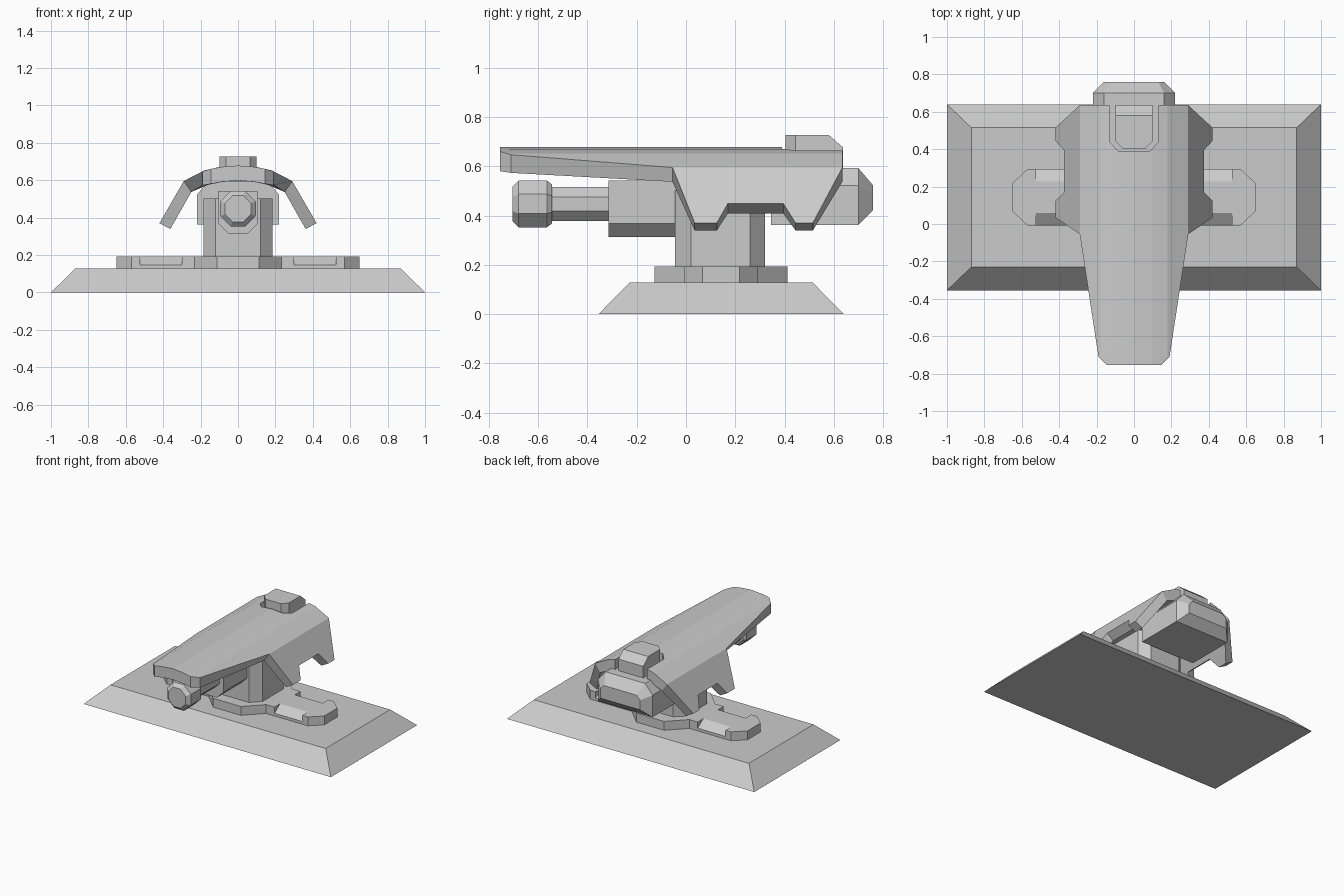
import bpy, bmesh, math
from mathutils import Vector

if "Cube" in bpy.data.objects:
    bpy.data.objects.remove(bpy.data.objects["Cube"])

DZ = -0.008  # grid reading offset


def loft(name, rings):
    """Closed solid skinned through rings of equal point count."""
    bm = bmesh.new()
    vs = [[bm.verts.new((x, y, z + DZ)) for x, y, z in r] for r in rings]
    n = len(vs[0])
    for a, b in zip(vs, vs[1:]):
        for i in range(n):
            j = (i + 1) % n
            bm.faces.new((a[i], a[j], b[j], b[i]))
    bm.faces.new(vs[0])
    bm.faces.new(vs[-1])
    bmesh.ops.recalc_face_normals(bm, faces=bm.faces)
    me = bpy.data.meshes.new(name)
    bm.to_mesh(me)
    bm.free()
    ob = bpy.data.objects.new(name, me)
    bpy.context.collection.objects.link(ob)
    return ob


def column(name, pts, z0, z1):
    return loft(name, [[(x, y, z) for x, y in pts] for z in (z0, z1)])


def along_y(name, sections):
    return loft(name, [[(x, y, z) for x, z in pts] for y, pts in sections])


def mirrored(half):
    """Half outline (x >= 0) completed by its mirror image."""
    return half + [(-x, y) for x, y in reversed(half)]


def octagon(r, cz):
    R = r / math.cos(math.pi / 8)
    return [(R * math.cos(a), cz + R * math.sin(a))
            for a in (math.pi / 8 + i * math.pi / 4 for i in range(8))]


def cut(ob, cutter):
    cutter.hide_render = True
    m = ob.modifiers.new("cut", 'BOOLEAN')
    m.object = cutter
    m.operation = 'DIFFERENCE'
    m.solver = 'EXACT'
    bpy.context.view_layer.objects.active = ob
    bpy.ops.object.modifier_apply(modifier=m.name)
    bpy.data.objects.remove(cutter)


# sloped base slab
def rect(x, y0, y1, z):
    return [(-x, y0, z), (x, y0, z), (x, y1, z), (-x, y1, z)]


loft("base", [rect(1.0, -0.355, 0.64, 0.008), rect(0.87, -0.23, 0.515, 0.135)])

# mounting plate: octagon with two arms, arm edges chamfered mid-way
CY = 0.143
half = [(0.112, -0.27), (0.232, -0.15), (0.57, -0.15), (0.65, -0.075),
        (0.65, 0.075), (0.57, 0.15), (0.232, 0.15), (0.112, 0.27)]
plate = column("mount_plate", [(x, y + CY) for x, y in mirrored(half)], 0.13, 0.2)
for sx in (-1, 1):
    for sy in (-1, 1):
        tri = [(0.085, 0.2), (0.17, 0.141), (0.17, 0.25), (0.085, 0.25)]
        cut(plate, loft("chamfer_cutter", [
            [(sx * x, CY + sy * y, z) for y, z in tri] for x in (0.3, 0.525)]))

# pedestal
half = [(0.12, -0.045), (0.185, 0.02), (0.185, 0.26), (0.12, 0.32)]
column("pedestal", mirrored(half), 0.135, 0.51)

# gun housing, barrel and muzzle
housing = mirrored([(0.05, 0.32), (0.105, 0.375), (0.105, 0.55)])
along_y("gun_housing", [(-0.315, housing), (0.0, housing)])
link = mirrored([(0.105, 0.42), (0.105, 0.55)])
along_y("housing_link", [(0.0, link), (0.36, link)])
along_y("barrel", [(y, octagon(0.069, 0.455)) for y in (-0.56, -0.31)])
along_y("muzzle", [(-0.705, octagon(0.07, 0.455)), (-0.68, octagon(0.095, 0.455)),
                   (-0.565, octagon(0.095, 0.455)), (-0.545, octagon(0.08, 0.455))])

# rear body
full = mirrored([(0.22, 0.37), (0.22, 0.53), (0.16, 0.6)])
end = mirrored([(0.16, 0.43), (0.16, 0.5), (0.13, 0.53)])
along_y("rear_body", [(0.345, full), (0.7, full), (0.76, end)])

# cover: arched shell tapering toward the nose
PROFILE = [(0.0, 0.686), (0.1, 0.678), (0.18, 0.66), (0.29, 0.603)]


def arch(x):
    for (x0, z0), (x1, z1) in zip(PROFILE, PROFILE[1:]):
        if x <= x1 + 1e-6:
            return z0 + (z1 - z0) * (x - x0) / (x1 - x0)


def shell_ring(y, w, k):
    xs = [w, min(0.18, w * 0.94), min(0.1, w * 0.6), 0]
    top = [(x, arch(x)) for x in xs]
    low = [(x * k, arch(x) - 0.08 + 0.022 * max(0, (x - 0.15) / 0.14)) for x in xs]
    right = list(reversed(low)) + top          # bottom centre round to top centre
    left = [(-x, z) for x, z in reversed(right[1:-1])]
    return (y, right + left)


cover = along_y("cover", [shell_ring(-0.755, 0.145, 1), shell_ring(-0.71, 0.19, 1),
                          shell_ring(-0.055, 0.29, 0.86), shell_ring(0.635, 0.29, 0.86)])
# rear notch around the hatch
notch = mirrored([(0.085, 0.39), (0.13, 0.44), (0.13, 0.7)])
cut(cover, column("notch_cutter", notch, 0.5, 0.8))

# folded side skirts with two teeth each
TEETH = [(-0.055, 0), (0.035, 1), (0.125, 1), (0.17, 0.65),
         (0.395, 0.65), (0.445, 1), (0.515, 1), (0.635, 0)]


def skirt_side(s, a, b):
    return [(s * (a[0] + (b[0] - a[0]) * t), y, a[1] + (b[1] - a[1]) * t)
            for y, t in TEETH]


for s, side in ((-1, "left"), (1, "right")):
    loft("skirt_" + side, [skirt_side(s, (0.29, 0.603), (0.42, 0.378)),
                           skirt_side(s, (0.249, 0.545), (0.362, 0.347))])

# hatch on top with sloped back
def hatch_ring(z, back):
    return [(x, y, z) for x, y in mirrored([(0.063, 0.405), (0.1, 0.445), (0.1, back)])]


loft("hatch", [hatch_ring(0.59, 0.637), hatch_ring(0.685, 0.637), hatch_ring(0.735, 0.58)])
